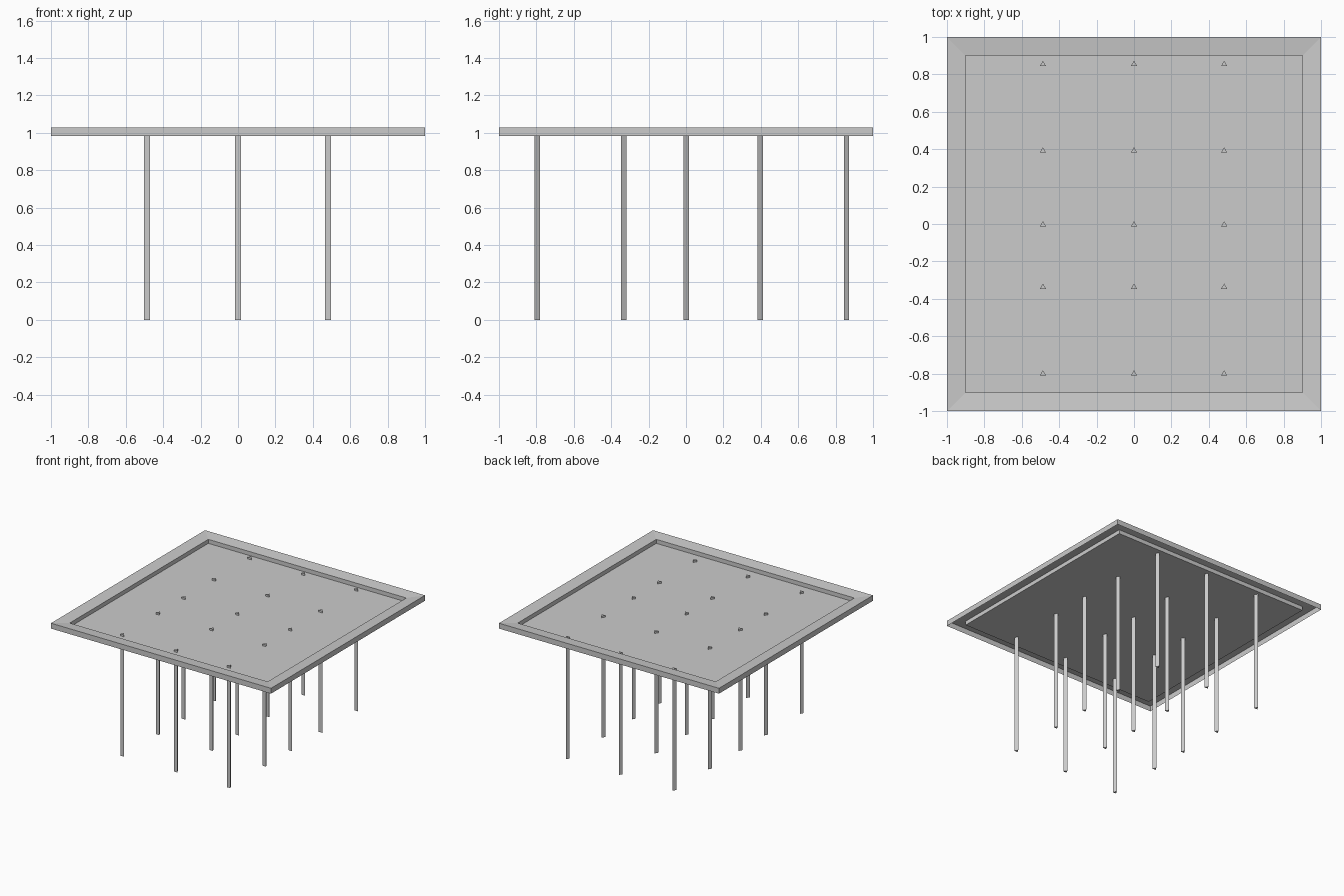
import bpy, bmesh

if "Cube" in bpy.data.objects:
    bpy.data.objects.remove(bpy.data.objects["Cube"])


def make_object(name, bm):
    mesh = bpy.data.meshes.new(name)
    bm.to_mesh(mesh)
    bm.free()
    obj = bpy.data.objects.new(name, mesh)
    bpy.context.collection.objects.link(obj)
    return obj


# Tray top: square rings (half width, height) lofted from the skirt to the panel
bm = bmesh.new()
profile = [(1.0, 0.984), (1.0, 1.028), (0.9, 1.018), (0.9, 0.985)]
corners = [(-1, -1), (1, -1), (1, 1), (-1, 1)]
rings = [[bm.verts.new((x * h, y * h, z)) for x, y in corners] for h, z in profile]
for low, high in zip(rings, rings[1:]):
    for i in range(4):
        j = (i + 1) % 4
        bm.faces.new((low[i], low[j], high[j], high[i]))
bm.faces.new(rings[-1])
make_object("tray_top", bm)

# Three-sided legs, poking slightly through the panel
LEG_RADIUS, LEG_HEIGHT = 0.0185, 1.0
for row, y in enumerate((-0.80, -0.337, -0.003, 0.392, 0.854)):
    for col, x in enumerate((-0.487, 0.0, 0.482)):
        bpy.ops.mesh.primitive_cylinder_add(
            vertices=3, radius=LEG_RADIUS, depth=LEG_HEIGHT,
            location=(x, y, LEG_HEIGHT / 2))
        bpy.context.object.name = f"leg_row{row + 1}_{col + 1}"
